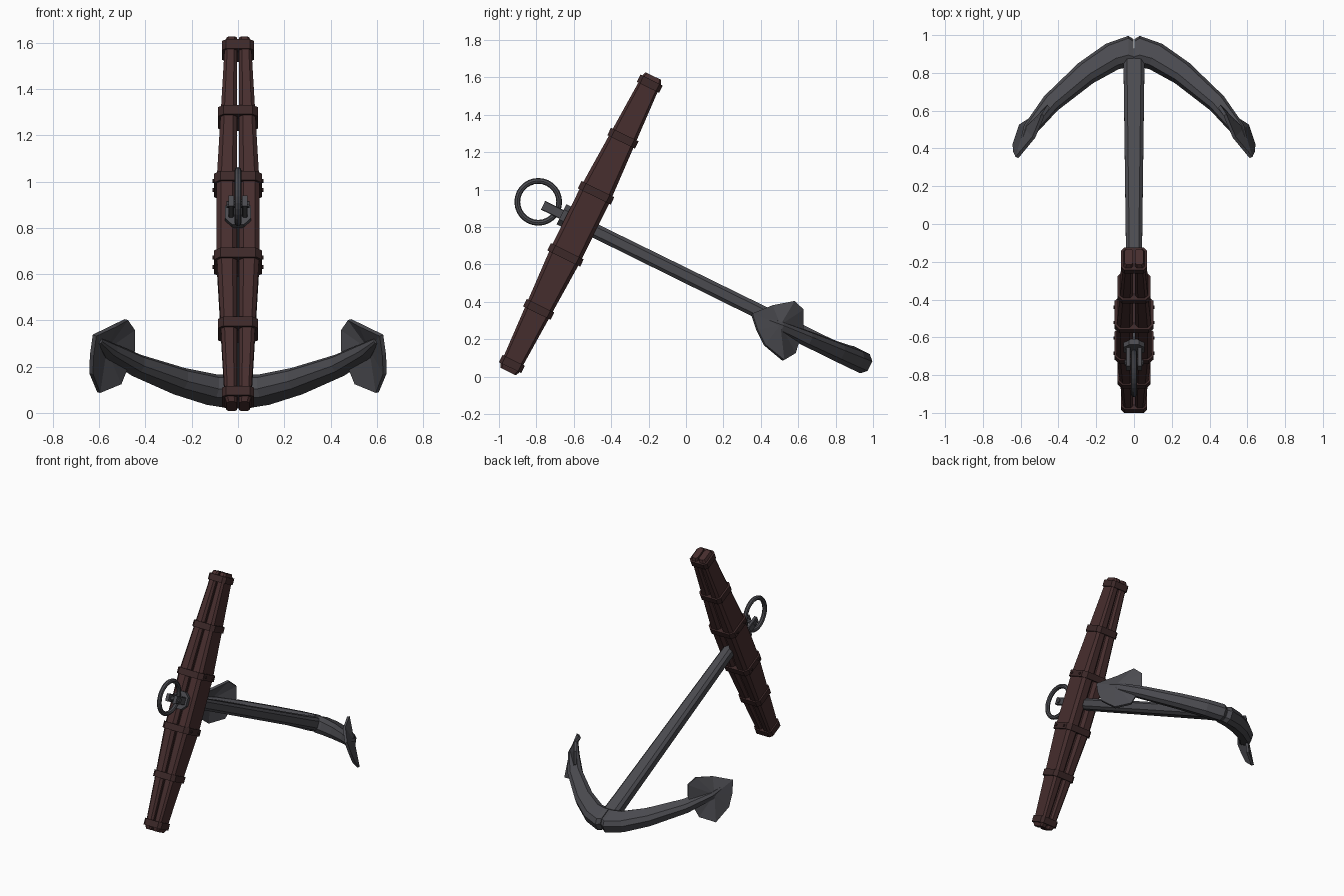
import bpy, bmesh
from math import radians, pi
from mathutils import Matrix, Vector

if "Cube" in bpy.data.objects:
    bpy.data.objects.remove(bpy.data.objects["Cube"])


def material(name, rgb):
    m = bpy.data.materials.new(name)
    m.use_nodes = True
    m.diffuse_color = (*rgb, 1)
    m.node_tree.nodes["Principled BSDF"].inputs["Base Color"].default_value = (*rgb, 1)
    return m


wood = material("dark red wood", (0.062, 0.027, 0.027))
strap = material("strap brown", (0.045, 0.021, 0.021))
iron = material("dark iron", (0.070, 0.070, 0.080))

# Leaning frame: local y runs down the shank, local z runs up the stock
LEAN = Matrix.Translation((0, -0.5625, 0.8175)) @ Matrix.Rotation(radians(-26.2), 4, 'X')
X, Y, Z = Vector((1, 0, 0)), Vector((0, 1, 0)), Vector((0, 0, 1))


def finish(bm, name, mat, matrix=LEAN):
    bmesh.ops.transform(bm, matrix=matrix, verts=bm.verts)
    bmesh.ops.recalc_face_normals(bm, faces=bm.faces)
    me = bpy.data.meshes.new(name)
    bm.to_mesh(me)
    bm.free()
    me.materials.append(mat)
    ob = bpy.data.objects.new(name, me)
    bpy.context.collection.objects.link(ob)
    return ob


def loft(name, mat, rings, chamfer=0.3):
    """Skin chamfered rectangles: (centre, axis a, half a, axis b, half b)."""
    bm = bmesh.new()
    loops = []
    for c, a, ha, b, hb in rings:
        k = min(ha, hb) * chamfer
        quarter = [(ha, hb - k), (ha - k, hb)]
        pts = quarter + [(-p, q) for p, q in reversed(quarter)]
        pts += [(-p, -q) for p, q in pts]
        loops.append([bm.verts.new(Vector(c) + a * p + b * q) for p, q in pts])
    for l0, l1 in zip(loops, loops[1:]):
        for i in range(8):
            j = (i + 1) % 8
            bm.faces.new((l0[i], l0[j], l1[j], l1[i]))
    bm.faces.new(loops[0])
    bm.faces.new(loops[-1])
    return finish(bm, name, mat)


# Stock: two tapered timbers with a thin gap between them
def stock_size(h):
    t = max(0, (abs(h) - 0.18) / 0.7)
    return 0.092 - 0.037 * t, 0.088 - 0.034 * t


for side, label in ((1, "left"), (-1, "right")):
    rings = []
    for h in (-0.88, -0.86, -0.18, 0.18, 0.86, 0.88):
        w, d = stock_size(h)
        if abs(h) == 0.88:
            w, d = w - 0.006, d - 0.008
        rings.append(((side * (w + 0.005) / 2, 0, h), X, (w - 0.005) / 2, Y, d))
    loft(f"stock_timber_{label}", wood, rings, 0.45)

# Straps round the stock, with rivets on the middle pair
for i, h in enumerate((-0.835, -0.51, -0.185, 0.185, 0.51, 0.835)):
    w, d = stock_size(h)
    loft(f"stock_strap_{i + 1}", strap,
         [((0, 0, h + e), X, w + 0.012, Y, d + 0.010) for e in (-0.022, 0.022)], 0.28)
    if abs(h) < 0.2:
        for side in (-1, 1):
            for y in (-0.045, 0.045):
                loft("strap_rivet", strap,
                     [((side * (w + e), y, h), Y, 0.008, Z, 0.008) for e in (0.005, 0.018)], 0.6)

# Shank, widening toward the crown
loft("shank", iron, [((0, y, 0), X, w, Z, h) for y, w, h in
                     ((-0.11, 0.036, 0.036), (0.08, 0.038, 0.038),
                      (1.45, 0.054, 0.040), (1.64, 0.058, 0.044))], 0.45)
loft("shank_collar", iron, [((0, y, 0), X, 0.056, Z, 0.06) for y in (-0.115, -0.08)], 0.55)

# Eye lugs holding the ring
for side, label in ((1, "left"), (-1, "right")):
    loft(f"ring_lug_{label}", iron,
         [((side * 0.030, y, 0), X, 0.012, Z, 0.026) for y in (-0.225, -0.10)], 0.3)
loft("ring_pin", iron, [((x, -0.19, 0), Y, 0.014, Z, 0.014) for x in (-0.05, 0.05)], 0.6)

# Mooring ring
bpy.ops.mesh.primitive_torus_add(major_radius=0.112, minor_radius=0.0155, major_segments=28,
                                 minor_segments=8, location=(0, -0.79, 0.935),
                                 rotation=(0, pi / 2, 0))
ring = bpy.context.object
ring.name = "mooring_ring"
ring.data.materials.append(iron)

# Curved arms: x, along shank, drop, half width, half thickness
ARM = ((0.002, 1.635, 0.0, 0.070, 0.050), (0.03, 1.645, 0.0, 0.078, 0.057),
       (0.115, 1.617, -0.003, 0.070, 0.055), (0.255, 1.522, -0.009, 0.061, 0.050),
       (0.44, 1.348, -0.018, 0.048, 0.041), (0.552, 1.195, -0.024, 0.036, 0.030),
       (0.598, 1.09, -0.028, 0.012, 0.012))
# Fluke outline, and a raised centre
PALM = ((0.62, 0.352, 0.335), (0.53, 0.46, 0.378), (0.482, 0.577, 0.403), (0.452, 0.623, 0.358),
        (0.452, 0.623, 0.267), (0.51, 0.58, 0.125), (0.602, 0.52, 0.088),
        (0.635, 0.42, 0.17), (0.632, 0.38, 0.25))
CENTRE = (0.575, 0.50, 0.275)

for side, label in ((1, "left"), (-1, "right")):
    rings = []
    for i, (x, y, z, w, h) in enumerate(ARM):
        p, q = ARM[max(i - 1, 0)], ARM[min(i + 1, len(ARM) - 1)]
        t = Vector((q[0] - p[0], q[1] - p[1], 0)).normalized()
        if i < 2:
            t = X
        across = Vector((-t.y * side, t.x, 0))
        rings.append(((x * side, y, z), across, w, Z, h))
    loft(f"arm_{label}", iron, rings, 0.5)

    bm = bmesh.new()
    rim = [bm.verts.new((x * side, y, z)) for x, y, z in PALM]
    mid = bm.verts.new((CENTRE[0] * side, *CENTRE[1:]))
    for i, v in enumerate(rim):
        bm.faces.new((v, rim[(i + 1) % len(rim)], mid))
    palm = finish(bm, f"fluke_{label}", iron, Matrix.Identity(4))
    plate = palm.modifiers.new("plate", 'SOLIDIFY')
    plate.thickness = 0.018
    plate.offset = 0
